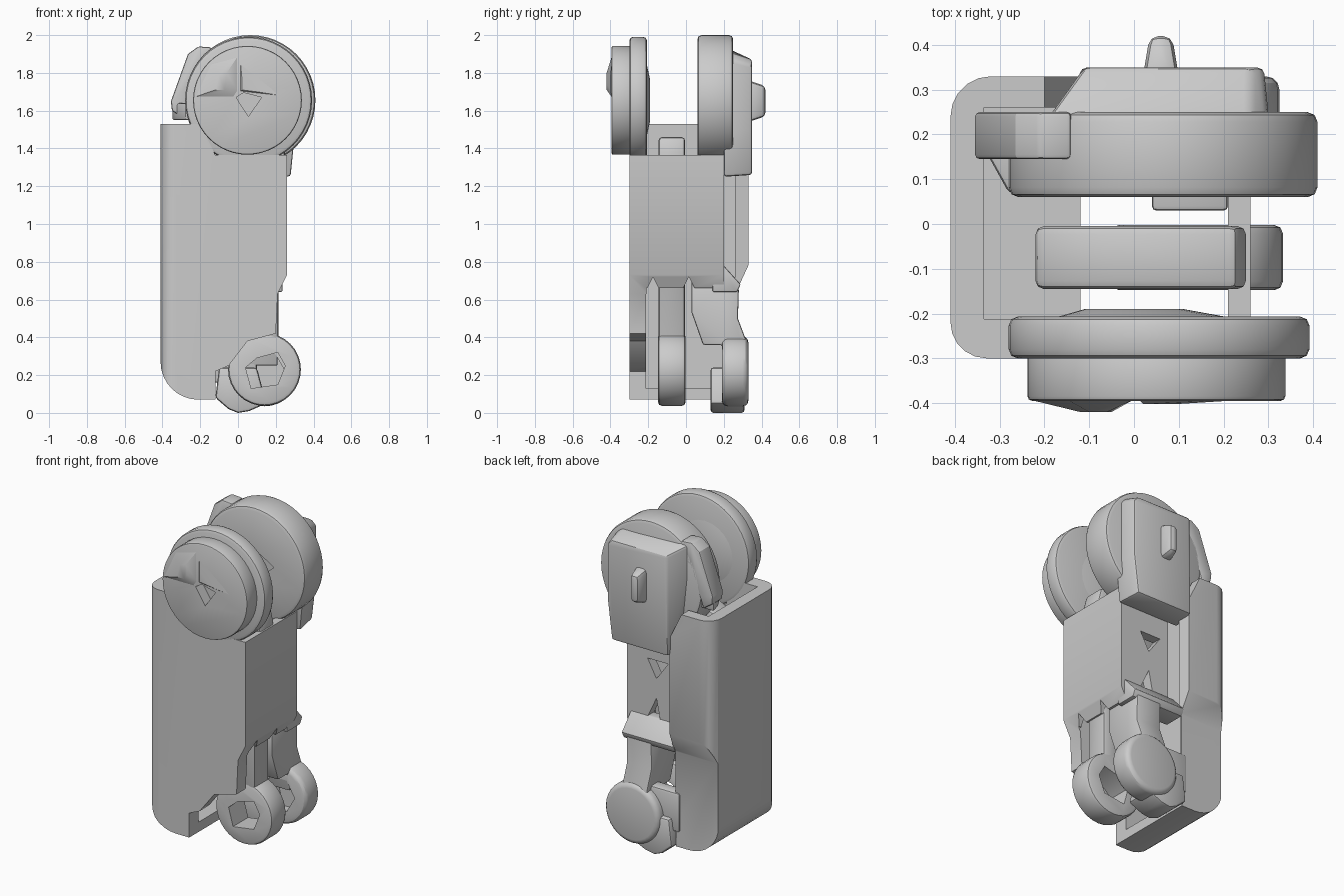
import bpy, bmesh
from math import sin, cos, pi, radians

cutters = []


def prism(name, pts, axis, a, b, bevel=0.0, end=None, segs=2):
    """Loft a 2D profile along an axis from a to b (optionally to another profile)."""
    def place(p, d):
        return {'x': (d, p[0], p[1]), 'y': (p[0], d, p[1]), 'z': (p[0], p[1], d)}[axis]
    bm = bmesh.new()
    lo = [bm.verts.new(place(p, a)) for p in pts]
    hi = [bm.verts.new(place(p, b)) for p in (end or pts)]
    n = len(pts)
    bm.faces.new(lo)
    bm.faces.new(hi)
    for i in range(n):
        j = (i + 1) % n
        bm.faces.new((lo[i], lo[j], hi[j], hi[i]))
    bmesh.ops.recalc_face_normals(bm, faces=bm.faces)
    me = bpy.data.meshes.new(name)
    bm.to_mesh(me)
    bm.free()
    ob = bpy.data.objects.new(name, me)
    bpy.context.collection.objects.link(ob)
    if bevel:
        m = ob.modifiers.new("bevel", 'BEVEL')
        m.width, m.segments, m.limit_method = bevel, segs, 'ANGLE'
        m.angle_limit = radians(35)
    return ob


def arc(cx, cy, r, a0, a1, n):
    return [(cx + r * cos(radians(a0 + (a1 - a0) * i / n)),
             cy + r * sin(radians(a0 + (a1 - a0) * i / n))) for i in range(n + 1)]


def circle(cx, cy, r, n=48):
    return arc(cx, cy, r, 0, 360, n)[:-1]


def rect(x0, x1, y0, y1):
    return [(x0, y0), (x1, y0), (x1, y1), (x0, y1)]


def cut(ob, pts, axis, a, b, op='DIFFERENCE', end=None):
    c = prism("cutter", pts, axis, a, b, end=end)
    c.hide_render = True
    cutters.append(c)
    m = ob.modifiers.new("cut", 'BOOLEAN')
    m.operation, m.object, m.solver = op, c, 'EXACT'


# Main housing: side profile trimmed to a plan with rounded left corners
side = [(-0.41, 1.53)] + arc(-0.21, 0.27, 0.2, 180, 270, 8) + [
    (-0.12, 0.07), (-0.12, 0.22), (-0.05, 0.25), (0.05, 0.38), (0.2, 0.42),
    (0.21, 0.63), (0.26, 0.73), (0.26, 1.365), (-0.12, 1.365), (-0.2, 1.53)]
plan = arc(-0.33, -0.22, 0.08, 180, 270, 5) + [(0.3, -0.30), (0.3, 0.33)] \
    + arc(-0.32, 0.24, 0.09, 90, 180, 5)
body = prism("housing", side, 'y', -0.5, 0.5)
cut(body, plan, 'z', -0.2, 1.8, 'INTERSECT')
# back face steps in low down
cut(body, [(0.33, 0.78), (0.27, 0.65), (0.27, -0.1), (0.5, -0.1), (0.5, 0.78)], 'x', -0.6, 0.5)
# hollow inside, back recess and open lower right side
cut(body, rect(-0.335, -0.08, -0.212, 0.26), 'z', 0.13, 1.8)
cut(body, rect(-0.119, 0.21, -0.211, 0.14), 'z', -0.2, 1.81)
cut(body, [(-0.13, 0.4), (-0.1, 0.2), (0.4, 0.2), (0.4, 0.4)], 'z', -0.21, 1.6)
cut(body, rect(-0.118, 0.41, -0.21, 0.39), 'z', -0.22, 0.66)
# holes in the recessed back panel
cut(body, [(-0.02, 1.13), (0.12, 1.13), (0.06, 1.02)], 'y', 0.1, 0.3)
cut(body, [(0.03, 0.75), (0.13, 0.75), (0.06, 0.9)], 'y', 0.1, 0.31)
# pointed notches at the foot of the right wall
for y in (-0.175, 0.015):
    cut(body, [(y - 0.03, 0.5), (y + 0.03, 0.5), (y + 0.03, 0.66), (y, 0.72), (y - 0.03, 0.66)],
        'x', 0.15, 0.42)
# right edge rim beside the recess
prism("recess_sill", [(0.14, 0.64), (0.27, 0.64), (0.29, 0.68), (0.2, 0.78), (0.14, 0.78)],
      'x', -0.12, 0.235, 0.008)

# Middle link with its lower pierced wheel
prism("middle_link", [(-0.22, 1.0), (0.1, 0.6), (0.1, 0.35), (0.215, 0.35), (0.215, 0.68),
                      (0.25, 0.75), (0.25, 1.38), (0.23, 1.46), (-0.06, 1.46), (-0.22, 1.38)],
      'y', -0.145, -0.005, 0.018)
wheel = prism("lower_wheel", circle(0.14, 0.23, 0.193, 32), 'y', -0.148, -0.002, 0.02)
cut(wheel, [(0.04, 0.24), (0.1, 0.29), (0.21, 0.32), (0.25, 0.25), (0.21, 0.15), (0.07, 0.13)],
    'y', -0.3, 0.1)

# Rear lower lug: neck, disc and pointed toe
prism("rear_neck", [(0.03, 0.7), (0.2, 0.7), (0.28, 0.66), (0.275, 0.5), (0.32, 0.38), (0.32, 0.25),
                    (0.2, 0.25), (0.19, 0.36), (0.09, 0.36), (0.03, 0.53)], 'x', 0.04, 0.21, 0.01)
lug = prism("rear_disc", circle(0.14, 0.22, 0.185, 32), 'y', 0.19, 0.33, 0.03, segs=3)
cut(lug, circle(0.14, 0.22, 0.11, 6), 'y', 0.1, 0.25)
prism("rear_toe", [(-0.12, 0.08), (-0.05, 0.02), (0.0, 0.0), (0.06, 0.01), (0.15, 0.05),
                   (0.1, 0.24), (-0.1, 0.24)], 'y', 0.13, 0.31, 0.015)
prism("rear_bridge", rect(-0.15, 0.1, 0.16, 0.4), 'y', 0.2, 0.28, 0.015)

# Front upper disc: flange, hub, inner boss and faceted ridge
flange = prism("front_flange", circle(0.056, 1.655, 0.336), 'y', -0.30, -0.207, 0.02)
hub = prism("front_hub", circle(0.05, 1.655, 0.288), 'y', -0.395, -0.29, 0.01)
diamond = [(-0.01, 1.67), (0.03, 1.695), (0.125, 1.67), (0.055, 1.57)]
cut(hub, diamond, 'y', -0.5, -0.33)
prism("front_boss", circle(0.0, 1.655, 0.11, 24), 'y', -0.19, -0.21, end=circle(0.02, 1.655, 0.2, 24))
prism("front_ridge", [(-0.235, 1.67), (-0.02, 1.67), (0.0, 1.7), (0.0, 1.89), (-0.15, 1.85)],
      'y', -0.392, -0.42,
      end=[(-0.12, 1.71), (-0.07, 1.71), (-0.05, 1.74), (-0.06, 1.8), (-0.1, 1.79)])
prism("front_ridge_right", [(0.01, 1.7), (0.29, 1.67), (0.01, 1.89)], 'y', -0.39, -0.402,
      end=[(0.02, 1.71), (0.1, 1.7), (0.02, 1.78)])

# Rear upper disc with a recess on its inner face
disc = prism("rear_upper_disc", circle(0.065, 1.655, 0.345), 'y', 0.06, 0.25, 0.022)
cut(disc, [(-0.08, 1.68), (0.05, 1.76), (0.2, 1.67), (0.07, 1.55)], 'y', 0.0, 0.16)

# Rear bracket: tapered plate, left hook and peg
prism("rear_bracket", [(-0.14, 1.25), (0.28, 1.25), (0.305, 1.5), (0.305, 1.88), (0.26, 1.92), (-0.22, 1.94)],
      'y', 0.2, 0.35, 0.015,
      end=[(-0.12, 1.26), (0.26, 1.26), (0.29, 1.5), (0.29, 1.84), (0.26, 1.87), (-0.11, 1.87)])
hook = [(-0.14, 1.935), (-0.21, 1.94), (-0.265, 1.9), (-0.355, 1.65), (-0.35, 1.6),
        (-0.29, 1.56), (-0.27, 1.62), (-0.2, 1.8), (-0.14, 1.83)]
prism("bracket_hook", hook, 'y', 0.145, 0.25, 0.01)
prism("hook_strut", [(-0.35, 0.23), (-0.33, 0.16), (-0.28, 0.07), (-0.24, 0.07), (-0.26, 0.23)],
      'z', 1.55, 1.64, 0.01)
prism("bracket_peg", rect(0.02, 0.1, 1.54, 1.76), 'y', 0.33, 0.42, 0.02,
      end=rect(0.035, 0.085, 1.57, 1.73))

# Bake the modifiers, drop the cutters and shade
dg = bpy.context.evaluated_depsgraph_get()
parts = [o for o in bpy.context.collection.objects if o not in cutters]
baked = [(o, bpy.data.meshes.new_from_object(o.evaluated_get(dg))) for o in parts]
for o, me in baked:
    o.modifiers.clear()
    o.data = me
for c in cutters:
    bpy.data.objects.remove(c)
bpy.ops.object.select_all(action='DESELECT')
for o in parts:
    o.select_set(True)
bpy.context.view_layer.objects.active = parts[0]
bpy.ops.object.shade_smooth_by_angle(angle=radians(30))
